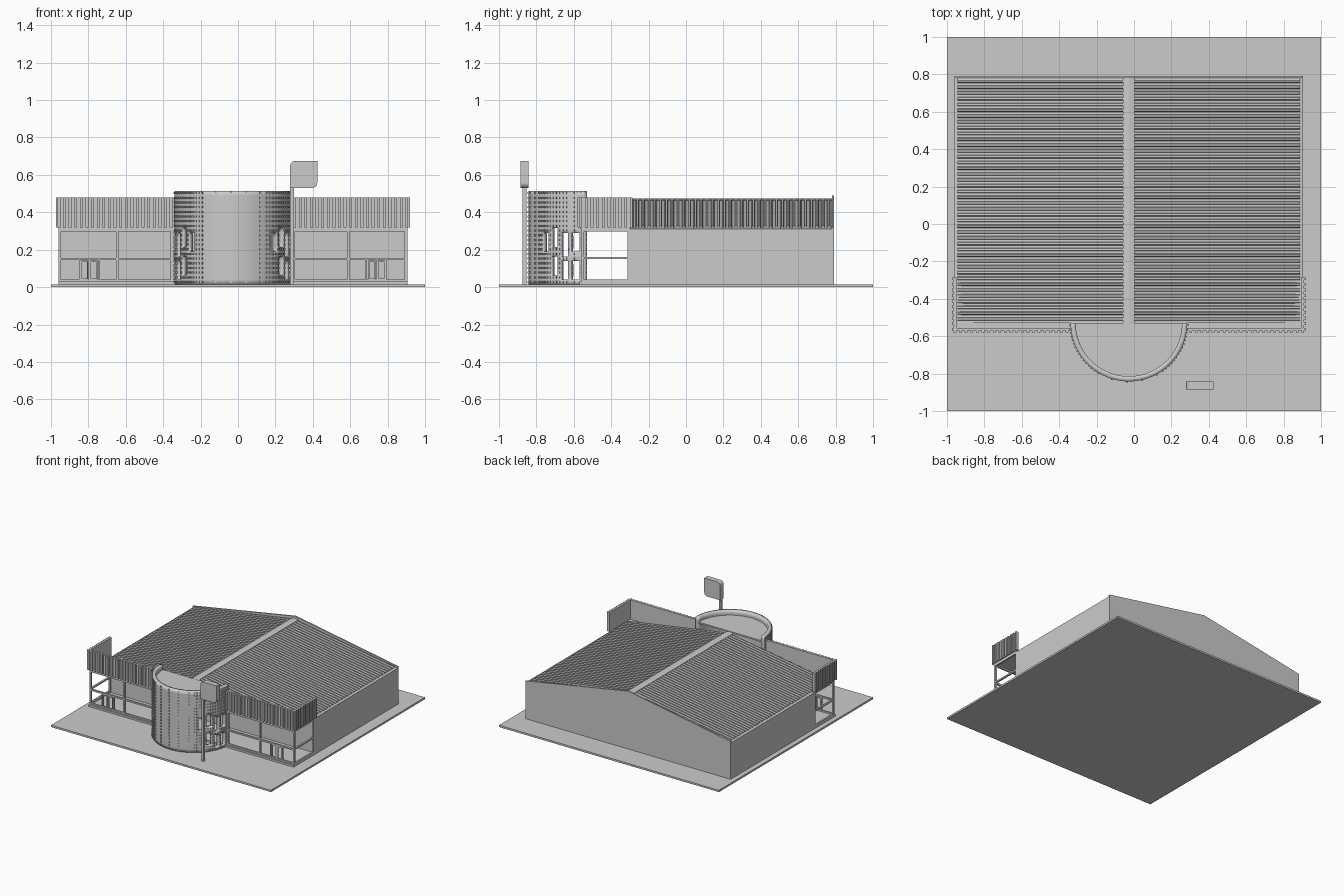
import bpy, bmesh
from math import sin, cos, pi, radians
from mathutils import Matrix

if "Cube" in bpy.data.objects:
    bpy.data.objects.remove(bpy.data.objects["Cube"])

CX = -0.0275          # building centre line
EAVE, RIDGE = 0.315, 0.462
BASE = 0.015


def finish(bm, name):
    bmesh.ops.recalc_face_normals(bm, faces=bm.faces)
    me = bpy.data.meshes.new(name)
    bm.to_mesh(me)
    bm.free()
    ob = bpy.data.objects.new(name, me)
    bpy.context.collection.objects.link(ob)
    return ob


def add_box(bm, x0, x1, y0, y1, z0, z1):
    m = Matrix.Translation(((x0 + x1) / 2, (y0 + y1) / 2, (z0 + z1) / 2))
    m = m @ Matrix.Diagonal((x1 - x0, y1 - y0, z1 - z0, 1))
    bmesh.ops.create_cube(bm, size=1, matrix=m)


def boxes(name, items):
    bm = bmesh.new()
    for b in items:
        add_box(bm, *b)
    return finish(bm, name)


def mirrored(items):
    return items + [(2 * CX - b[1], 2 * CX - b[0], *b[2:]) for b in items]


def prism(name, pts, y0, y1):
    """Extrude an x-z outline along y."""
    bm = bmesh.new()
    f = bm.faces.new([bm.verts.new((x, y0, z)) for x, z in pts])
    g = bmesh.ops.extrude_face_region(bm, geom=[f])
    bmesh.ops.translate(bm, vec=(0, y1 - y0, 0),
                        verts=[v for v in g['geom'] if isinstance(v, bmesh.types.BMVert)])
    return finish(bm, name)


def gable(half, bottom, eave, peak):
    return [(CX - half, bottom), (CX + half, bottom), (CX + half, eave),
            (CX, peak), (CX - half, eave)]


# ground slab
boxes("ground_slab", [(-1, 1, -1, 1, 0, BASE)])

# main hall, roof loft over the porch, raised back gable
prism("main_hall", gable(0.932, BASE, 0.312, RIDGE - 0.004), -0.30, 0.78)
prism("porch_loft", gable(0.915, 0.31, 0.312, RIDGE - 0.004), -0.53, -0.30)
prism("back_gable_wall", gable(0.932, BASE, 0.325, 0.49), 0.78, 0.792)
boxes("floor_plinth", [(-0.96, 0.905, -0.57, -0.30, BASE, 0.03)])
boxes("porch_soffit", [(-0.96, 0.905, -0.565, -0.30, 0.31, 0.32)])

# ribbed roof sheet: trapezoid ribs running down both slopes
prof, pitch, y = [], 0.031, -0.53
while y + pitch < 0.785:
    prof += [(y, 0), (y + 0.013, 0), (y + 0.017, 0.011), (y + 0.027, 0.011)]
    y += pitch
prof.append((0.78, 0))
bm = bmesh.new()
rows = [[bm.verts.new((CX + dx, py, z + dz)) for dx, z in
         ((-0.915, EAVE), (0, RIDGE), (0.915, EAVE))] for py, dz in prof]
for a, b in zip(rows, rows[1:]):
    for i in (0, 1):
        bm.faces.new((a[i], a[i + 1], b[i + 1], b[i]))
finish(bm, "ribbed_roof")

# ridge cap
prism("ridge_cap", [(CX - 0.03, 0.469), (CX, 0.474), (CX + 0.03, 0.469),
                    (CX + 0.03, 0.462), (CX - 0.03, 0.462)], -0.53, 0.78)

# porch fascia: flat backing with vertical ribs on front and sides
panel = [(-0.965, -0.34, -0.57, -0.555, 0.32, 0.478),
         (-0.965, -0.95, -0.57, -0.285, 0.32, 0.478)]
for k in range(21):
    x = -0.965 + k * 0.03
    panel.append((x, x + 0.015, -0.579, -0.57, 0.32, 0.478))
for k in range(10):
    y = -0.57 + k * 0.03
    panel.append((-0.974, -0.965, y, y + 0.015, 0.32, 0.478))
boxes("fascia_panels", mirrored(panel))

# glazing frame of the porch: posts, rails and door frames
fy = (-0.56, -0.545)
frame = [(x, x + 0.014, *fy, 0.03, 0.32) for x in (-0.96, -0.652, -0.36)]
frame += [(-0.96, -0.34, *fy, z, z + 0.012) for z in (0.03, 0.145, 0.298)]
frame += [(-0.96, -0.946, -0.56, -0.30, z, z + 0.012) for z in (0.03, 0.15, 0.298)]
frame += [(-0.96, -0.946, -0.312, -0.30, 0.03, 0.32)]
frame += [(x, x + 0.008, *fy, 0.03, 0.15) for x in (-0.85, -0.8, -0.745)]
boxes("porch_frame", mirrored(frame))
doors = []
for x in (-0.841, -0.791):
    doors += [(x, x + 0.006, -0.556, -0.548, 0.035, 0.142),
              (x + 0.034, x + 0.04, -0.556, -0.548, 0.035, 0.142),
              (x, x + 0.04, -0.556, -0.548, 0.135, 0.142),
              (x, x + 0.04, -0.556, -0.548, 0.035, 0.045)]
boxes("porch_doors", mirrored(doors))

# half-round tower with window openings
TY, R, SEG, ROWS, RH = -0.53, 0.312, 48, 20, 0.025
WINDOWS = [(2, 3, 1, 4), (2, 3, 7, 10), (5, 6, 1, 4), (5, 6, 6, 10),
           (8, 9, 2, 5), (8, 9, 8, 11), (11, 12, 7, 10)]


def is_window(col, row):
    c = min(col, SEG - 1 - col)
    return any(a <= c <= b and r0 <= row <= r1 for a, b, r0, r1 in WINDOWS)


def arc(t, r, z):
    return (CX + r * cos(t), TY - r * sin(t), z)


bm = bmesh.new()
grid = [[bm.verts.new(arc(pi * i / SEG, R, BASE + j * RH)) for j in range(ROWS + 1)]
        for i in range(SEG + 1)]
for i in range(SEG):
    for j in range(ROWS):
        if not is_window(i, j):
            bm.faces.new((grid[i][j], grid[i][j + 1], grid[i + 1][j + 1], grid[i + 1][j]))
tower = finish(bm, "round_tower_wall")
me = tower.data
mid = me.polygons[SEG * ROWS // 3]
if (mid.center.x - CX) * mid.normal.x + (mid.center.y - TY) * mid.normal.y < 0:
    me.flip_normals()
mod = tower.modifiers.new("thickness", 'SOLIDIFY')
mod.thickness, mod.offset = 0.028, -1
bpy.context.view_layer.objects.active = tower
tower.select_set(True)
bpy.ops.object.shade_smooth_by_angle(angle=radians(30))

# small studs in vertical columns, sparse at the front and dense at the sides
bm = bmesh.new()
for i in range(SEG):
    if abs(i - 23.5) < 9 and i % 4:
        continue
    t = pi * (i + 0.5) / SEG
    for j in range(ROWS):
        if is_window(i, j):
            continue
        m = Matrix.Translation(arc(t, R, BASE + (j + 0.5) * RH))
        m = m @ Matrix.Rotation(-t, 4, 'Z') @ Matrix.Diagonal((0.012, 0.009, 0.011, 1))
        bmesh.ops.create_cube(bm, size=1, matrix=m)
finish(bm, "tower_studs")

# tower roof deck
bm = bmesh.new()
f = bm.faces.new([bm.verts.new(arc(pi * i / SEG, R - 0.02, 0.465)) for i in range(SEG + 1)])
g = bmesh.ops.extrude_face_region(bm, geom=[f])
bmesh.ops.translate(bm, vec=(0, 0, 0.012),
                    verts=[v for v in g['geom'] if isinstance(v, bmesh.types.BMVert)])
finish(bm, "tower_deck")

# roadside sign: post and panel with two rounded corners
boxes("sign_post", [(0.279, 0.299, -0.874, -0.854, BASE, 0.54)])
x0, x1, z0, z1, r = 0.279, 0.424, 0.53, 0.675, 0.028
outline = [(x0, z0)]
outline += [(x1 - r + r * sin(a), z0 + r - r * cos(a)) for a in [pi / 12 * k for k in range(7)]]
outline += [(x1, z1)]
outline += [(x0 + r - r * sin(a), z1 - r + r * cos(a)) for a in [pi / 12 * k for k in range(7)]]
prism("sign_panel", outline, -0.886, -0.842)
